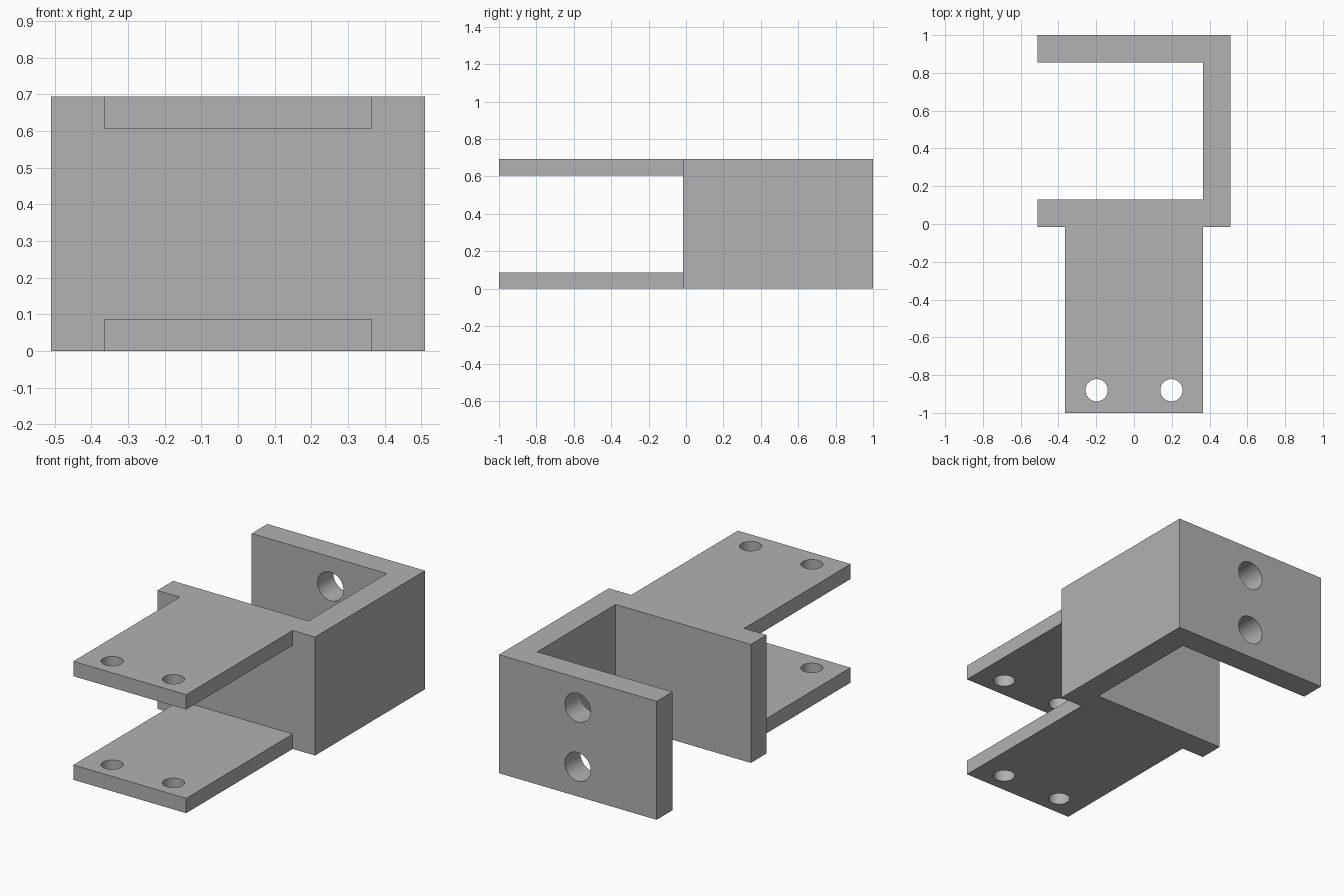
import bpy, bmesh, math
from mathutils import Matrix, Vector

cube = bpy.data.objects.get("Cube")
if cube:
    bpy.data.objects.remove(cube, do_unlink=True)

# Main dimensions
HEIGHT = 0.693
PLATE = 0.087       # thickness of the two tongue plates
HALF = 0.51         # half width of the clip
INNER = 0.365       # half width of the tongue, inner face of the side wall
SHOULDER = -0.016   # front face of the clip
WALL = 0.145

grey = bpy.data.materials.new("plain grey")
grey.use_nodes = True
grey.diffuse_color = (0.445, 0.445, 0.445, 1)
grey.node_tree.nodes["Principled BSDF"].inputs["Base Color"].default_value = grey.diffuse_color


def make_object(name, bm):
    bmesh.ops.recalc_face_normals(bm, faces=bm.faces)
    mesh = bpy.data.meshes.new(name)
    bm.to_mesh(mesh)
    bm.free()
    mesh.materials.append(grey)
    obj = bpy.data.objects.new(name, mesh)
    bpy.context.collection.objects.link(obj)
    return obj


def extrude_profile(name, points, z0, z1):
    bm = bmesh.new()
    face = bm.faces.new([bm.verts.new((x, y, z0)) for x, y in points])
    top = bmesh.ops.extrude_face_region(bm, geom=[face])["geom"]
    verts = [v for v in top if isinstance(v, bmesh.types.BMVert)]
    bmesh.ops.translate(bm, verts=verts, vec=(0, 0, z1 - z0))
    return make_object(name, bm)


def cylinder(name, centre, radius, depth, axis):
    bm = bmesh.new()
    turn = Vector((0, 0, 1)).rotation_difference(Vector(axis)).to_matrix().to_4x4()
    bmesh.ops.create_cone(bm, cap_ends=True, segments=48, radius1=radius, radius2=radius,
                          depth=depth, matrix=Matrix.Translation(centre) @ turn)
    return make_object(name, bm)


def cut(obj, cutter):
    cutter.hide_render = True
    mod = obj.modifiers.new("cut", "BOOLEAN")
    mod.operation = "DIFFERENCE"
    mod.solver = "EXACT"
    mod.object = cutter
    bpy.context.view_layer.objects.active = obj
    bpy.ops.object.modifier_apply(modifier=mod.name)
    bpy.data.objects.remove(cutter, do_unlink=True)


# Open clip and tongue as one solid plan outline
outline = [(-INNER, -1), (INNER, -1), (INNER, SHOULDER), (HALF, SHOULDER),
           (HALF, 1), (-HALF, 1), (-HALF, 1 - WALL), (INNER, 1 - WALL),
           (INNER, SHOULDER + WALL), (-HALF, SHOULDER + WALL),
           (-HALF, SHOULDER), (-INNER, SHOULDER)]
bracket = extrude_profile("bracket", outline, 0, HEIGHT)

# Slot splitting the tongue into an upper and a lower plate
slot = [(-HALF, -1.1), (HALF, -1.1), (HALF, SHOULDER), (-HALF, SHOULDER)]
cut(bracket, extrude_profile("slot_cutter", slot, PLATE, HEIGHT - PLATE))

# Bolt holes through both plates
for x in (-0.198, 0.198):
    cut(bracket, cylinder("bolt_cutter", (x, -0.88, HEIGHT / 2), 0.059, 1, (0, 0, 1)))

# Mounting holes through the back wall
for z in (HEIGHT / 4, HEIGHT * 3 / 4):
    cut(bracket, cylinder("mount_cutter", (0, 1 - WALL / 2, z), 0.084, 0.3, (0, 1, 0)))

# Smooth bores, sharp edges
bpy.ops.object.select_all(action="DESELECT")
bracket.select_set(True)
bpy.context.view_layer.objects.active = bracket
bpy.ops.object.shade_smooth_by_angle(angle=math.radians(30))
